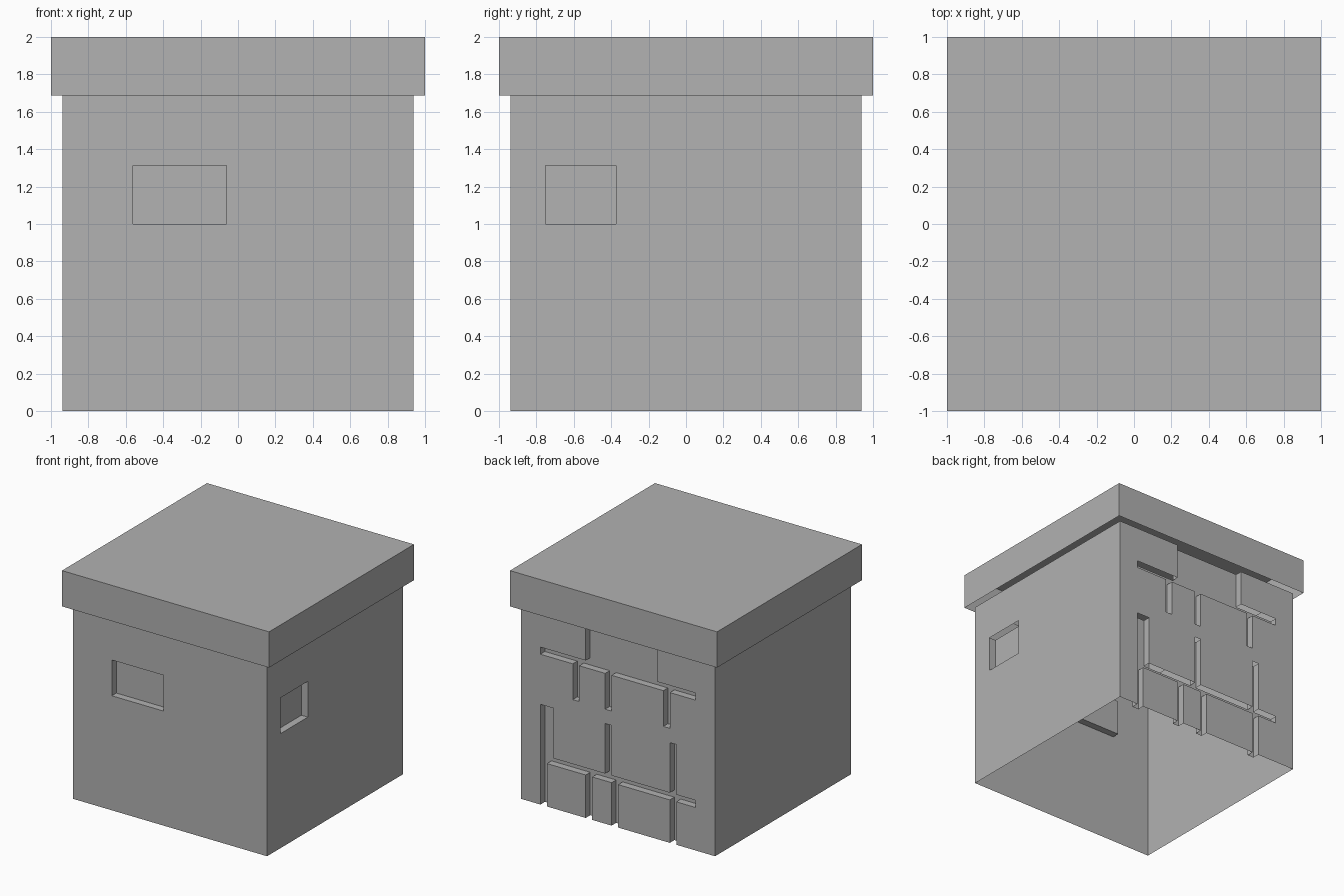
import bpy, bmesh, math
from mathutils import Matrix, Vector

if "Cube" in bpy.data.objects:
    bpy.data.objects.remove(bpy.data.objects["Cube"])

U = 1 / 16            # modelling unit: one sixteenth
HALF, TOP = 15, 27    # body half width and height, in units

grey = bpy.data.materials.new("plain grey")
grey.diffuse_color = (0.445, 0.445, 0.445, 1)
grey.use_nodes = True
grey.node_tree.nodes["Principled BSDF"].inputs["Base Color"].default_value = grey.diffuse_color


def finish(bm, name):
    bmesh.ops.remove_doubles(bm, verts=bm.verts, dist=1e-4)
    mesh = bpy.data.meshes.new(name)
    bm.to_mesh(mesh)
    bm.free()
    mesh.materials.append(grey)
    obj = bpy.data.objects.new(name, mesh)
    bpy.context.collection.objects.link(obj)
    return obj


def add_wall(bm, angle, recesses):
    """Thin wall with one-unit-deep recesses (u0, u1, v0, v1).
    Recesses have sides and floors but, like the body, nothing facing down."""
    turn = Matrix.Rotation(math.radians(angle), 3, 'Z')
    us = sorted({0, 2 * HALF, *(u for r in recesses for u in r[:2])})
    vs = sorted({0, TOP, *(v for r in recesses for v in r[2:])})

    def carved(i, j):
        if not (0 <= i < len(us) - 1 and 0 <= j < len(vs) - 1):
            return False
        return any(r[0] <= us[i] < r[1] and r[2] <= vs[j] < r[3] for r in recesses)

    def quad(*pts):
        bm.faces.new([bm.verts.new(turn @ Vector((u - HALF, d - HALF, v)) * U)
                      for u, d, v in pts])

    for i in range(len(us) - 1):
        for j in range(len(vs) - 1):
            a, b, lo, hi = us[i], us[i + 1], vs[j], vs[j + 1]
            d = 1 if carved(i, j) else 0
            quad((a, d, lo), (b, d, lo), (b, d, hi), (a, d, hi))
            if not d:
                continue
            if not carved(i - 1, j):
                quad((a, 0, lo), (a, 1, lo), (a, 1, hi), (a, 0, hi))
            if not carved(i + 1, j):
                quad((b, 1, lo), (b, 0, lo), (b, 0, hi), (b, 1, hi))
            if j > 0 and not carved(i, j - 1):
                quad((a, 0, lo), (b, 0, lo), (b, 1, lo), (a, 1, lo))


# Body: four walls, open below and above
back_grooves = [(3, 27, 6, 7), (3, 27, 21, 22), (3, 5, 6, 14), (10, 21, 22, TOP)]
back_grooves += [(u, u + 1, 0, 6) for u in (3, 10, 14, 23)]
back_grooves += [(u, u + 1, 7, 14) for u in (13, 23)]
back_grooves += [(u, u + 1, 16, 21) for u in (8, 13, 22)]

body = bmesh.new()
add_wall(body, 0, [(6, 14, 16, 21)])      # front with window recess
add_wall(body, 90, [(3, 9, 16, 21)])      # right with window recess
add_wall(body, 180, back_grooves)         # back with brick joints
add_wall(body, 270, [])                   # plain left
finish(body, "body")

# Lid: overhanging box without an underside
lid = bmesh.new()
bmesh.ops.create_cube(lid, size=1, matrix=Matrix.Translation((0, 0, 29.5 * U))
                      @ Matrix.Diagonal((2, 2, 5 * U, 1)))
lid.normal_update()
bmesh.ops.delete(lid, geom=[f for f in lid.faces if f.normal.z < -0.5], context='FACES')
finish(lid, "lid")
